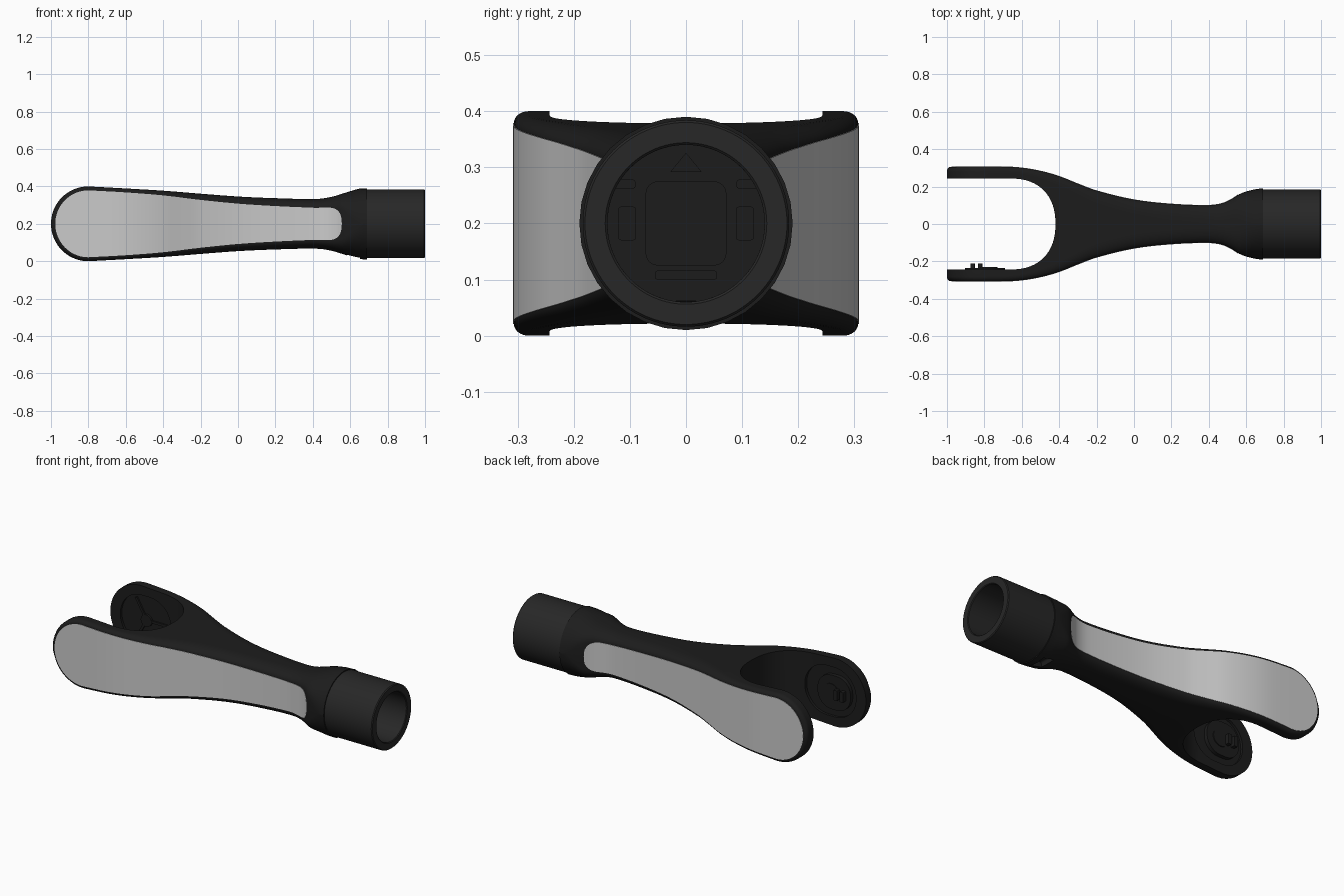
import bpy, bmesh
from math import sin, cos, pi, sqrt, radians

if "Cube" in bpy.data.objects:
    bpy.data.objects.remove(bpy.data.objects["Cube"])

ZC = 0.2  # height of the handle axis

black = bpy.data.materials.new("black_plastic")
black.diffuse_color = (0.012, 0.012, 0.012, 1)
black.use_nodes = True
black.node_tree.nodes["Principled BSDF"].inputs["Base Color"].default_value = black.diffuse_color
dark = bpy.data.materials.new("socket_plastic")
dark.diffuse_color = (0.02, 0.02, 0.02, 1)
dark.use_nodes = True
dark.node_tree.nodes["Principled BSDF"].inputs["Base Color"].default_value = dark.diffuse_color


def curve(keys, x):
    """Smooth interpolation through (x, value) keys."""
    n = len(keys)
    if x <= keys[0][0]:
        return keys[0][1]
    if x >= keys[-1][0]:
        return keys[-1][1]
    i = max(k for k in range(n - 1) if keys[k][0] <= x)

    def slope(k):
        a, b = keys[max(k - 1, 0)], keys[min(k + 1, n - 1)]
        return (b[1] - a[1]) / (b[0] - a[0])
    (x0, v0), (x1, v1) = keys[i], keys[i + 1]
    d, t = x1 - x0, (x - x0) / (x1 - x0)
    return ((2*t**3 - 3*t**2 + 1) * v0 + (t**3 - 2*t**2 + t) * d * slope(i)
            + (3*t**2 - 2*t**3) * v1 + (t**3 - t**2) * d * slope(i + 1))


def loft(name, rings, mat=None, closed=False):
    """Skin a list of equal point rings; cap the ends unless closed on itself."""
    bm = bmesh.new()
    vs = [[bm.verts.new(p) for p in r] for r in rings]
    m = len(vs[0])
    pairs = list(zip(vs, vs[1:])) + ([(vs[-1], vs[0])] if closed else [])
    for a, b in pairs:
        for j in range(m):
            k = (j + 1) % m
            bm.faces.new((a[j], a[k], b[k], b[j]))
    if not closed:
        bm.faces.new(vs[0])
        bm.faces.new(vs[-1])
    bmesh.ops.recalc_face_normals(bm, faces=bm.faces)
    me = bpy.data.meshes.new(name)
    bm.to_mesh(me)
    bm.free()
    ob = bpy.data.objects.new(name, me)
    bpy.context.collection.objects.link(ob)
    if mat:
        me.materials.append(mat)
    return ob


def prism(name, outline, axis, lo, hi, mat=None):
    place = {"x": lambda a, b, d: (d, a, b), "y": lambda a, b, d: (a, d, b),
             "z": lambda a, b, d: (a, b, d)}[axis]
    return loft(name, [[place(a, b, d) for a, b in outline] for d in (lo, hi)], mat)


def rounded(cx, cy, hx, hy, r, n=6):
    """Rounded rectangle outline."""
    out = []
    for q, (sx, sy) in enumerate([(1, 1), (-1, 1), (-1, -1), (1, -1)]):
        for k in range(n + 1):
            a = (q + k / n) * pi / 2
            out.append((cx + sx * (hx - r) + r * cos(a), cy + sy * (hy - r) + r * sin(a)))
    return out


def smooth(ob, angle=35):
    bpy.ops.object.select_all(action="DESELECT")
    ob.select_set(True)
    bpy.context.view_layer.objects.active = ob
    bpy.ops.object.shade_smooth_by_angle(angle=radians(angle))


def cut(ob, cutter):
    bpy.context.view_layer.objects.active = ob
    m = ob.modifiers.new("cut", "BOOLEAN")
    m.operation, m.solver, m.object = "DIFFERENCE", "EXACT", cutter
    bpy.ops.object.modifier_apply(modifier=m.name)
    bpy.data.objects.remove(cutter)


# Shape curves along x: half width, half height, flat side half height, corner depth
WIDTH = [(-1, .306), (-.7, .306), (-.6, .3), (-.5, .283), (-.4, .255), (-.3, .215), (-.2, .178),
         (0, .13), (.2, .107), (.4, .1), (.47, .11), (.52, .132), (.57, .163), (.65, .186), (.69, .19)]
HEIGHT = [(-.8, .2), (-.6, .189), (-.4, .177), (-.2, .161), (0, .146), (.2, .137), (.42, .133),
          (.5, .144), (.58, .168), (.65, .188), (.69, .19)]
FLAT = [(-.8, .179), (-.6, .168), (-.4, .152), (-.2, .128), (0, .108), (.2, .095), (.4, .086),
        (.55, .08), (.62, .03), (.66, .001), (.69, .001)]
CORNER = [(-1, .025), (-.6, .03), (-.4, .05), (-.2, .07), (0, .075), (.3, .08), (.5, .1),
          (.6, .165), (.66, .187), (.69, .189)]


def body_ring(x):
    w, c = curve(WIDTH, x), curve(CORNER, x)
    if x < -.8:  # round prong tips
        h = max(sqrt(max(.04 - (x + .8)**2, 0)), .006)
        p = sqrt(max(.179**2 - (x + .8)**2, 1e-6))
    else:
        h, p = curve(HEIGHT, x), curve(FLAT, x)
    t = min(max((-.979 - x) / .021, 0), 1)
    drop = .9 * c * (1 - sqrt(1 - t * t))
    w, c = w - drop, c - drop
    ring = []
    for q, (sy, sz) in enumerate([(1, 1), (-1, 1), (-1, -1), (1, -1)]):
        for k in range(9):
            a = (q + k / 8) * pi / 2
            ring.append((x, sy * (w - c) + c * cos(a), ZC + sz * p + (h - p) * sin(a)))
    return ring


# Forked handle body
xs = [-.8 - .2 * cos(radians(a)) for a in range(0, 90, 5)] + [-.8 + 1.49 * i / 70 for i in range(71)]
body = loft("forked_handle", [body_ring(x) for x in xs], black)

# Slot between the prongs
arc = [(-.66 + .24 * cos(a)**(2 / 2.3), .243 * sin(a)**(2 / 2.3))
       for a in [i * pi / 2 / 16 for i in range(16)]] + [(-.66, .243), (-1.1, .243)]
cut(body, prism("slot", arc + [(x, -y) for x, y in arc[:0:-1]], "z", -.1, .5))

# Recesses on the inner prong faces
for s in (1, -1):
    lo, hi = sorted((s * .2, s * .258))
    cut(body, prism("recess", rounded(-.77, ZC, .165, .145, .14, 10), "y", lo, hi))

# Socket bore and release notch below it
circle = [(.14 * cos(i * pi / 32), ZC + .14 * sin(i * pi / 32)) for i in range(64)]
cut(body, prism("bore", circle, "x", .61, .8))
cut(body, prism("notch", rounded(.617, .03, .035, .032, .01), "y", -.05, .05))
smooth(body)

# Socket tube
profile = [(.67, .14), (.67, .184), (.995, .184), (1, .18), (1, .144), (.996, .14)]
tube = loft("socket_tube", [[(x, r * cos(i * pi / 48), ZC + r * sin(i * pi / 48)) for x, r in profile]
                            for i in range(96)], dark, closed=True)
smooth(tube)

# Fittings inside the socket: central post, side clips, top pointer, bottom shelf
smooth(prism("socket_post", rounded(0, ZC, .072, .075, .022), "x", .6, .68, black))
for s in (1, -1):
    prism("socket_clip", rounded(s * .105, ZC, .016, .03, .005, 2), "x", .6, .7, black)
    prism("socket_clip_rib", rounded(s * .11, ZC + .07, .02, .008, .004, 2), "x", .6, .66, black)
prism("socket_pointer", [(-.028, .292), (.028, .292), (0, .326)], "x", .6, .68, black)
prism("socket_shelf", rounded(0, .108, .055, .008, .004, 2), "x", .6, .68, black)

# Grey inlay panels on both outer sides
px = [-.8 - .177 * cos(radians(a)) for a in range(0, 90, 5)] + [-.8 + 1.28 * i / 50 for i in range(51)]
px += [.48 + .075 * sin(radians(a)) for a in range(10, 91, 10)]


def panel_half(x):
    if x < -.8:
        return max(sqrt(max(.179**2 - (x + .8)**2 * (.179 / .177)**2, 0)), .001)
    t = min(max((x - .48) / .075, 0), 1)
    return max(curve(FLAT, min(x, .5)) * (1 - t**2.6)**(1 / 2.6), .001)


for s, side in ((-1, "front"), (1, "back")):
    rings = []
    for x in px:
        p, y = panel_half(x), curve(WIDTH, x)
        rings.append([(x, s * (y + dy), ZC + dz) for dy, dz in
                      ((.002, -p), (.002, p), (-.012, p), (-.012, -p))])
    smooth(loft(side + "_inlay", rings))

# Front prong: raised contact pad with round boss and two small pegs
smooth(prism("contact_pad", rounded(-.797, ZC, .107, .1, .09, 8), "y", -.265, -.236, black))
smooth(prism("contact_boss", rounded(-.78, ZC, .05, .05, .0499, 8), "y", -.25, -.231, black))
for x in (-.863, -.823):
    prism("contact_peg", rounded(x, ZC, .012, .03, .004, 2), "y", -.24, -.21, black)

# Back prong: three ribs meeting at a hub
smooth(prism("rib_hub", rounded(-.77, ZC, .035, .035, .0349, 8), "y", .246, .265, black))
for k in range(3):
    a = k * 2 * pi / 3
    ux, uz = cos(a), sin(a)
    pts = [(0, -.007), (.138, -.007), (.138, .007), (0, .007)]
    prism("rib", [(-.77 + u * ux - v * uz, ZC + u * uz + v * ux) for u, v in pts],
          "y", .249, .265, black)
